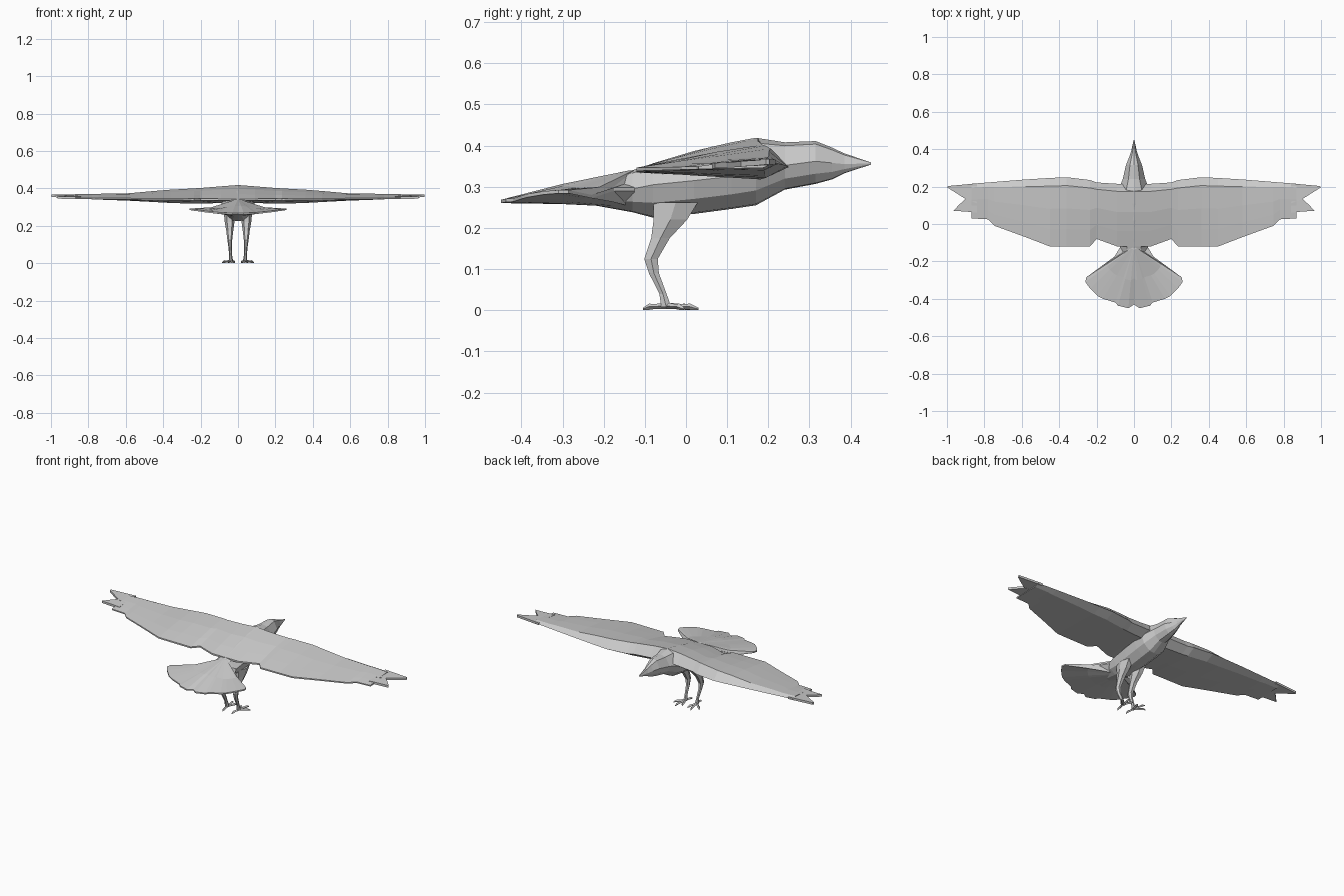
import bpy, bmesh, math
from mathutils import Vector

grey = bpy.data.materials.new("feather_grey")
grey.diffuse_color = (0.6, 0.6, 0.6, 1)


def finish(name, bm):
    bmesh.ops.recalc_face_normals(bm, faces=bm.faces[:])
    me = bpy.data.meshes.new(name)
    bm.to_mesh(me)
    bm.free()
    me.materials.append(grey)
    ob = bpy.data.objects.new(name, me)
    bpy.context.collection.objects.link(ob)
    return ob


def loft(name, rings):
    """Skin a list of equal-length point rings and cap both ends."""
    bm = bmesh.new()
    rows = [[bm.verts.new(p) for p in r] for r in rings]
    n = len(rows[0])
    for a, b in zip(rows, rows[1:]):
        for i in range(n):
            j = (i + 1) % n
            bm.faces.new((a[i], a[j], b[j], b[i]))
    bm.faces.new(rows[0])
    bm.faces.new(rows[-1][::-1])
    bmesh.ops.remove_doubles(bm, verts=bm.verts[:], dist=0.0002)
    return finish(name, bm)


def plate(name, outline, thick):
    """Thin solid from a 3D outline."""
    n = len(outline)
    bm = bmesh.new()
    top = [bm.verts.new(p) for p in outline]
    low = [bm.verts.new((p[0], p[1], p[2] - thick)) for p in outline]
    bm.faces.new(top)
    bm.faces.new(low[::-1])
    for i in range(n):
        j = (i + 1) % n
        bm.faces.new((top[i], low[i], low[j], top[j]))
    return finish(name, bm)


def side_x(pts, s):
    return [(s * x, y, z) for x, y, z in pts]


# Body, head and beak: (y, top z, widest z, bottom z, half width)
body = [(-0.24, 0.308, 0.285, 0.258, 0.05), (-0.13, 0.340, 0.295, 0.238, 0.075),
        (-0.08, 0.357, 0.305, 0.225, 0.08), (0.02, 0.387, 0.315, 0.234, 0.088),
        (0.11, 0.408, 0.325, 0.246, 0.09), (0.17, 0.419, 0.335, 0.255, 0.088),
        (0.24, 0.408, 0.352, 0.293, 0.06), (0.315, 0.411, 0.362, 0.307, 0.043),
        (0.355, 0.395, 0.358, 0.318, 0.027), (0.385, 0.381, 0.355, 0.333, 0.016),
        (0.45, 0.359, 0.357, 0.354, 0.002)]
rings = []
for y, t, m, b, w in body:
    half = [(0.5 * w, y, m + 0.85 * (t - m)), (w, y, m),
            (0.8 * w, y, m + 0.55 * (b - m)), (0.35 * w, y, b + 0.04 * (m - b))]
    rings.append([(0, y, t)] + half + [(0, y, b)] + side_x(half[::-1], -1))
loft("body", rings)

# Wing sections: (x, leading y, trailing y, top z, bottom z, edge z)
wing = [(0.0, 0.215, -0.12, 0.418, 0.33, 0.36), (0.09, 0.215, -0.12, 0.411, 0.322, 0.355),
        (0.20, 0.222, -0.08, 0.402, 0.318, 0.350), (0.235, 0.235, -0.12, 0.400, 0.318, 0.348),
        (0.36, 0.250, -0.12, 0.393, 0.322, 0.348), (0.45, 0.246, -0.12, 0.386, 0.327, 0.350),
        (0.58, 0.238, -0.07, 0.374, 0.334, 0.353), (0.745, 0.225, -0.01, 0.371, 0.340, 0.356),
        (0.78, 0.222, 0.025, 0.370, 0.342, 0.357), (0.87, 0.215, 0.03, 0.369, 0.346, 0.358)]
# Feather fingers at the wing tip
fingers = [("front_finger", [(0.84, 0.217, 0.366), (0.995, 0.203, 0.367), (0.998, 0.195, 0.367),
                             (0.95, 0.165, 0.364), (0.895, 0.13, 0.362), (0.84, 0.11, 0.362)]),
           ("rear_finger", [(0.84, 0.14, 0.362), (0.895, 0.14, 0.362), (0.94, 0.098, 0.359),
                            (0.965, 0.07, 0.358), (0.92, 0.068, 0.357), (0.87, 0.064, 0.357),
                            (0.84, 0.06, 0.357)])]
for s, side in ((1, "right"), (-1, "left")):
    rings = []
    for x, le, te, zt, zb, ze in wing:
        zr = 0.34 + 0.01 * x
        row = [(0, ze)]
        row += [(f, zr + (zt - zr) * h) for f, h in ((0.12, 1), (0.45, 0.74), (0.75, 0.38), (1, 0.05))]
        row += [(f, zb + (zr - 0.006 - zb) * h) for f, h in ((1, 1), (0.6, 0.5), (0.15, 0))]
        rings.append([(s * x, le + (te - le) * f, z) for f, z in row])
    loft(side + "_wing", rings)
    for name, pts in fingers:
        plate(side + "_" + name, side_x(pts, s), 0.013)

# Tail fan: rim of the right half, mirrored, joined to a narrow root
rim = [(0.075, -0.125), (0.105, -0.175), (0.18, -0.23), (0.255, -0.285), (0.26, -0.31),
       (0.235, -0.345), (0.195, -0.385), (0.165, -0.40), (0.10, -0.42), (0.085, -0.437),
       (0.03, -0.45), (0, -0.43)]
rim = rim + [(-x, y) for x, y in rim[-2::-1]]
root = Vector((0, -0.12))
levels = []
for t, up, down in ((0.05, 0.34, 0.25), (0.55, 0.307, 0.258), (1, 0, 0)):
    top, low = [], []
    for x, y in rim:
        p = root.lerp(Vector((x, y)), t)
        edge = 0.265 + 0.024 * min(1, abs(x) / 0.25) ** 2
        if y > -0.2:
            edge = 0.295
        k = 0.5 + 0.5 * math.cos(math.pi * min(1, abs(p.x) / 0.2))
        zt = edge + 0.003 if t == 1 else edge + 0.008 + (up - edge - 0.008) * k
        zb = edge - 0.005 if t == 1 else edge - 0.008 + (down - edge + 0.008) * k
        top.append((p.x, p.y, zt))
        low.append((p.x, p.y, zb))
    levels.append((top, low))
loft("tail", [a for a, _ in levels] + [b for _, b in levels[::-1]])

# Legs: (x, y, z, half width x, half depth y)
leg = [(0.045, -0.025, 0.262, 0.030, 0.062), (0.045, -0.038, 0.220, 0.026, 0.047),
       (0.044, -0.062, 0.175, 0.019, 0.026), (0.044, -0.085, 0.125, 0.013, 0.019),
       (0.042, -0.078, 0.090, 0.010, 0.014), (0.039, -0.056, 0.040, 0.008, 0.010),
       (0.038, -0.048, 0.008, 0.012, 0.014)]
toes = {"inner": (0.018, 0.012), "middle": (0.052, 0.03), "outer": (0.086, -0.005), "hind": (0.03, -0.104)}
for s, side in ((1, "right"), (-1, "left")):
    loft(side + "_leg", [[(s * (x + w * math.cos(a)), y + d * math.sin(a), z)
                          for a in (i * math.tau / 6 for i in range(6))] for x, y, z, w, d in leg])
    # Toes taper from the ankle to a low claw
    for name, tip in toes.items():
        a, b = Vector((0.038, -0.048)), Vector(tip)
        d = (b - a).normalized()
        n = Vector((-d.y, d.x))
        rings = []
        for t, w, zt, zb in ((0, 0.008, 0.019, 0.003), (0.5, 0.007, 0.015, 0.003),
                             (0.75, 0.008, 0.016, 0.001), (1, 0.001, 0.006, 0.0)):
            p = a.lerp(b, t)
            q, r = p + n * w, p - n * w
            zm = (zt + zb) / 2
            rings.append([(s * p.x, p.y, zt), (s * q.x, q.y, zm), (s * p.x, p.y, zb), (s * r.x, r.y, zm)])
        loft(side + "_" + name + "_toe", rings)
